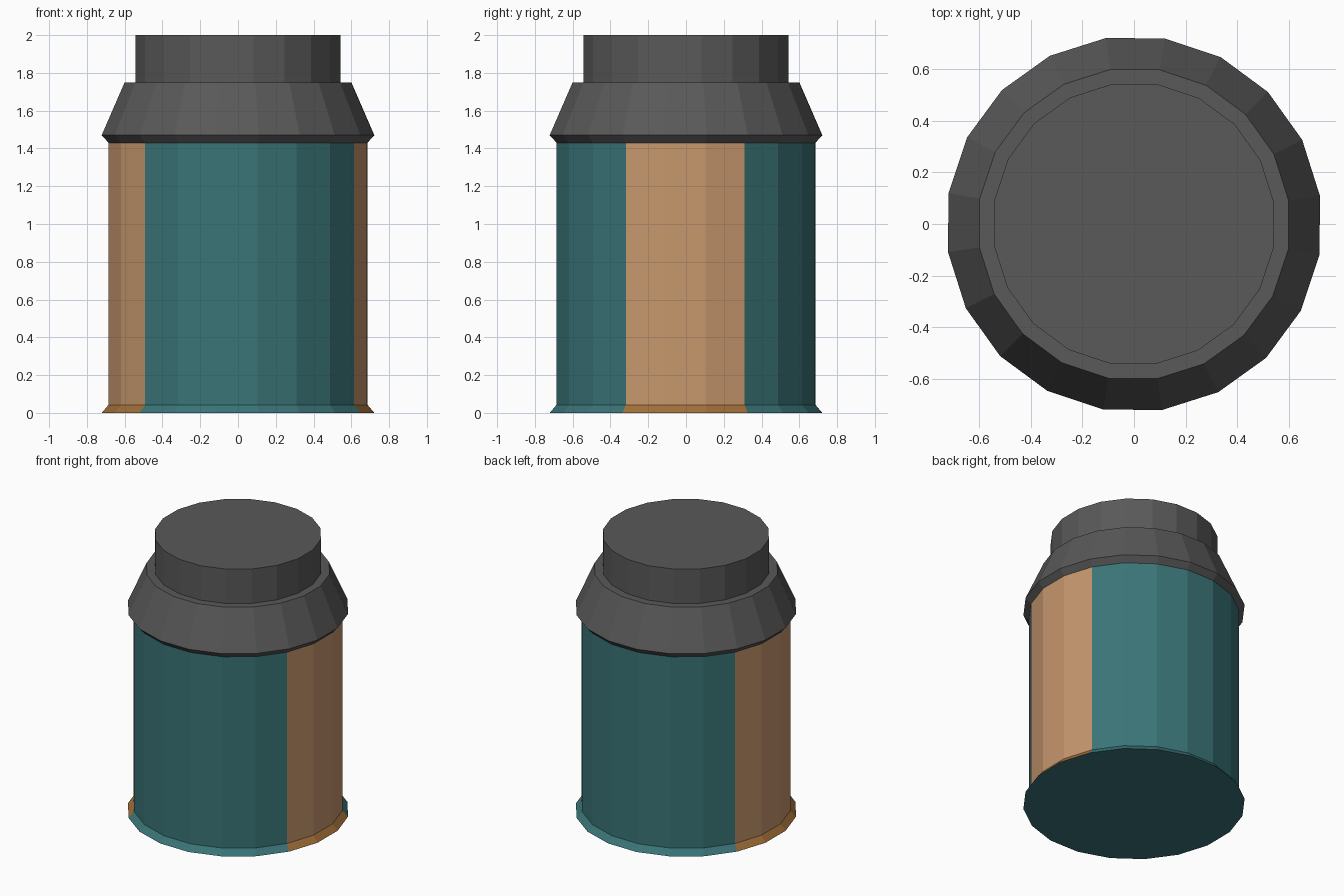
import bpy, bmesh
from math import cos, sin, radians

if "Cube" in bpy.data.objects:
    bpy.data.objects.remove(bpy.data.objects["Cube"])

SIDES = 20
START = radians(8.6)   # angle of the first corner


def material(name, rgb):
    m = bpy.data.materials.new(name)
    m.diffuse_color = (*rgb, 1)
    m.use_nodes = True
    m.node_tree.nodes["Principled BSDF"].inputs["Base Color"].default_value = m.diffuse_color
    return m


def lathe(name, profile, mats, cap_bottom=False, cap_top=False, pick=None):
    """Flat-sided turned shape from (radius, z) points; pick(side, band) gives the material slot."""
    bm = bmesh.new()
    step = radians(360 / SIDES)
    rings = [[bm.verts.new((r * cos(START + i * step), r * sin(START + i * step), z))
              for i in range(SIDES)] for r, z in profile]
    for band, (low, high) in enumerate(zip(rings, rings[1:])):
        for i in range(SIDES):
            j = (i + 1) % SIDES
            f = bm.faces.new((low[i], low[j], high[j], high[i]))
            f.material_index = pick(i, band) if pick else 0
    if cap_bottom:
        bm.faces.new(rings[0][::-1])
    if cap_top:
        bm.faces.new(rings[-1])
    mesh = bpy.data.meshes.new(name)
    bm.to_mesh(mesh)
    bm.free()
    for m in mats:
        mesh.materials.append(m)
    obj = bpy.data.objects.new(name, mesh)
    bpy.context.collection.objects.link(obj)
    return obj


teal = material("teal", (0.042, 0.175, 0.185))
tan = material("tan", (0.57, 0.31, 0.155))
ochre = material("ochre", (0.36, 0.16, 0.04))
dark = material("dark_grey", (0.1, 0.1, 0.1))

# Side panels: three facets on the right, four on the left
PANELS = {18, 19, 0, 8, 9, 10, 11}


def body_colour(side, band):
    if side not in PANELS:
        return 0
    return 2 if band == 0 else 1


# Container body with flared foot
lathe("jar_body", [(0.73, 0), (0.693, 0.043), (0.693, 1.43)],
      [teal, tan, ochre], cap_bottom=True, pick=body_colour)

# Lid: under-lip, sloped shoulder, step and raised cap
lathe("jar_lid", [(0.693, 1.43), (0.73, 1.47), (0.607, 1.75), (0.55, 1.75), (0.55, 2.0)],
      [dark], cap_top=True)
